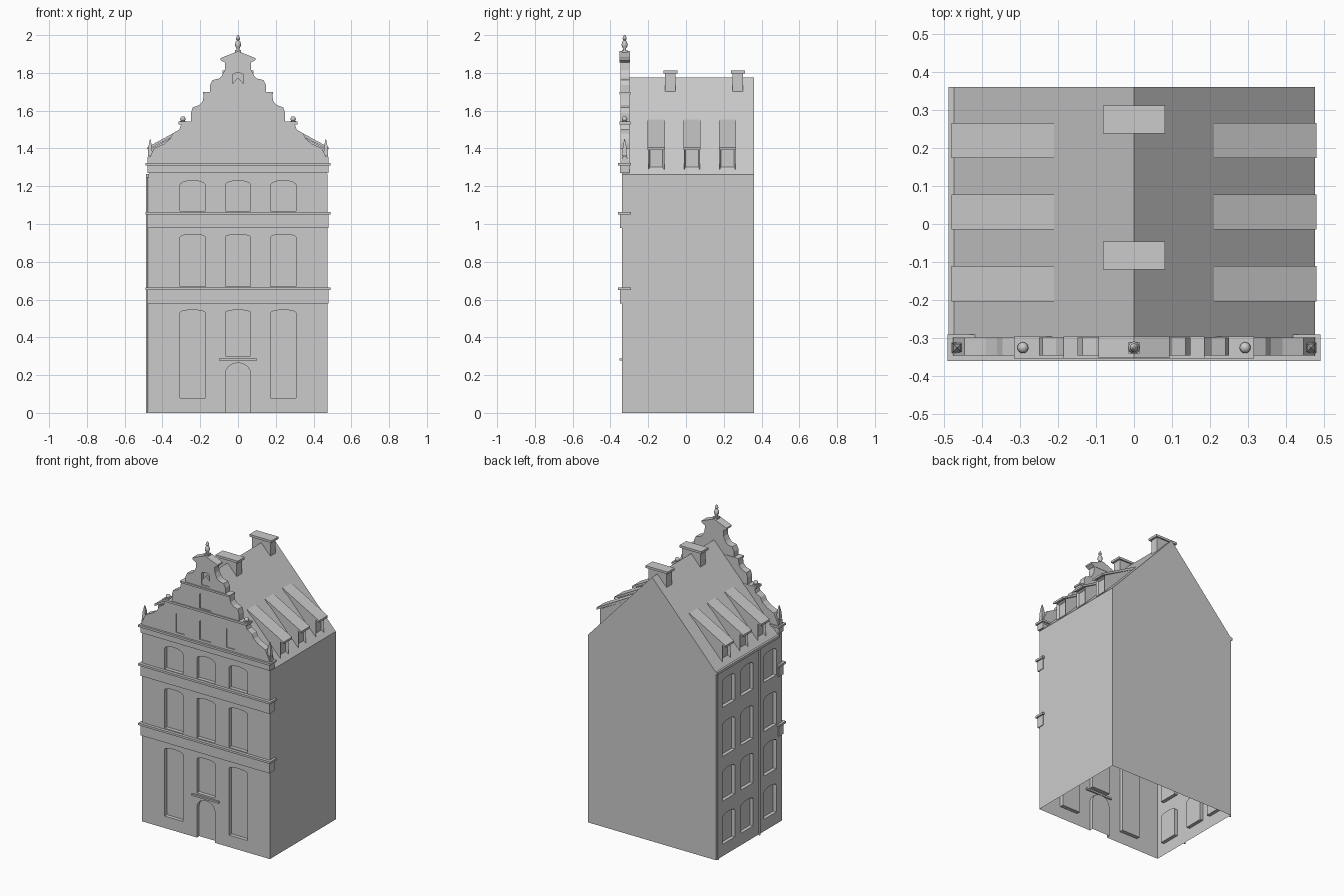
import bpy, bmesh, math

if "Cube" in bpy.data.objects:
    bpy.data.objects.remove(bpy.data.objects["Cube"])


def finish(bm, name):
    bmesh.ops.recalc_face_normals(bm, faces=bm.faces)
    me = bpy.data.meshes.new(name)
    bm.to_mesh(me)
    bm.free()
    ob = bpy.data.objects.new(name, me)
    bpy.context.collection.objects.link(ob)
    return ob


def add_prism(bm, pts, a, b, axis='y'):
    """Extrude a 2D profile (u, z) between a and b along an axis."""
    def at(u, v, t):
        return (u, t, v) if axis == 'y' else (t, u, v)
    r0 = [bm.verts.new(at(u, v, a)) for u, v in pts]
    r1 = [bm.verts.new(at(u, v, b)) for u, v in pts]
    n = len(pts)
    bm.faces.new(r0)
    bm.faces.new(r1[::-1])
    for i in range(n):
        j = (i + 1) % n
        bm.faces.new((r0[i], r1[i], r1[j], r0[j]))


def prism(name, pts, a, b, axis='y'):
    bm = bmesh.new()
    add_prism(bm, pts, a, b, axis)
    return finish(bm, name)


def box(name, x0, x1, y0, y1, z0, z1):
    return prism(name, [(x0, z0), (x1, z0), (x1, z1), (x0, z1)], y0, y1)


def arch(c, w, z0, z1, rise):
    """Window outline with an arched head."""
    pts = [(c - w / 2, z0), (c + w / 2, z0)]
    for i in range(9):
        a = math.pi * i / 8
        pts.append((c + w / 2 * math.cos(a), z1 - rise + rise * math.sin(a)))
    return pts


def cut(ob, openings):
    """Recess a list of (outline, a, b, axis) out of an object."""
    bm = bmesh.new()
    for o in openings:
        add_prism(bm, *o)
    cutter = finish(bm, "cutter")
    cutter.hide_render = True
    m = ob.modifiers.new("cut", 'BOOLEAN')
    m.object = cutter
    m.solver = 'EXACT'
    dg = bpy.context.evaluated_depsgraph_get()
    me = bpy.data.meshes.new_from_object(ob.evaluated_get(dg))
    ob.modifiers.clear()
    ob.data = me
    bpy.data.objects.remove(cutter)


def lathe(name, prof, x, y, n=16, turn=0.0):
    bm = bmesh.new()
    rings = [[bm.verts.new((x + r * math.cos(turn + 2 * math.pi * i / n),
                            y + r * math.sin(turn + 2 * math.pi * i / n), z))
              for i in range(n)] for r, z in prof]
    for r0, r1 in zip(rings, rings[1:]):
        for i in range(n):
            j = (i + 1) % n
            bm.faces.new((r0[i], r0[j], r1[j], r1[i]))
    bm.faces.new(rings[0][::-1])
    bm.faces.new(rings[-1])
    return finish(bm, name)


# House body with pitched roof, recessed windows, open underneath
body = prism("house_body", [(-.475, 0), (.475, 0), (.475, 1.262), (0, 1.775), (-.475, 1.262)],
             -.34, .36)
F = (-.40, -.315)
front = [(arch(0, .135, -.02, .265, .06), *F, 'y'), (arch(0, .135, .30, .545, .015), *F, 'y')]
for x in (-.24, .24):
    front.append((arch(x, .135, .08, .545, .015), *F, 'y'))
for x in (-.24, 0, .24):
    front.append((arch(x, .135, .67, .945, .015), *F, 'y'))
    front.append((arch(x, .135, 1.068, 1.23, .025), *F, 'y'))
side = [(arch(y, .13, z0, z1, .02), -.53, -.452, 'x') for y in (.225, .03, -.215)
        for z0, z1 in ((.08, .28), (.37, .58), (.67, .90), (1.0, 1.19))]
cut(body, front + side)
bm = bmesh.new()
bm.from_mesh(body.data)
bmesh.ops.delete(bm, geom=[f for f in bm.faces if all(abs(v.co.z) < 1e-4 for v in f.verts)],
                 context='FACES')
bm.to_mesh(body.data)
bm.free()

# Storey bands with projecting ledges
for i, (z0, z1) in enumerate(((.58, .66), (.98, 1.06), (1.27, 1.32))):
    box(f"storey_band_{i}", -.48, .48, -.35, -.30, z0, z1 - .01)
    box(f"storey_ledge_{i}", -.49, .49, -.36, -.29, z1 - .01, z1 + .004)

# Door canopy
box("door_canopy", -.10, .10, -.352, -.33, .277, .289)

# Scrolled gable wall
half = [(.475, 1.30), (.475, 1.335), (.445, 1.40), (.39, 1.425), (.36, 1.45), (.345, 1.48),
        (.31, 1.50), (.30, 1.53), (.25, 1.53), (.25, 1.585), (.24, 1.617), (.205, 1.63),
        (.187, 1.65), (.18, 1.69), (.148, 1.69), (.148, 1.735), (.135, 1.762), (.10, 1.77),
        (.085, 1.785), (.07, 1.815), (.068, 1.865)]
gable = prism("gable_wall", half + [(-x, z) for x, z in reversed(half)], -.346, -.298)
G = (-.40, -.325)
cut(gable, [(arch(x, w, 1.34, 1.475, .012), *G, 'y') for x, w in ((-.187, .064), (0, .085), (.187, .064))]
    + [(arch(0, .085, 1.55, 1.655, .012), *G, 'y'), (arch(0, .06, 1.71, 1.80, .015), *G, 'y')])
box("gable_ledge_low", -.315, .315, -.353, -.295, 1.528, 1.542)
box("gable_ledge_high", -.185, .185, -.353, -.295, 1.686, 1.698)
prism("gable_pediment", [(-.07, 1.855), (.07, 1.855), (.093, 1.868), (.093, 1.878), (0, 1.915),
                         (-.093, 1.878), (-.093, 1.868)], -.352, -.296)

# Finials
Y = -.325
rounded = [lathe("top_finial", [(.008, 1.92), (.007, 1.928), (.014, 1.94), (.016, 1.95), (.012, 1.965),
                                (.006, 1.972), (.011, 1.98), (.009, 1.99), (.003, 2.0)], 0, Y)]
box("top_finial_base", -.015, .015, Y - .015, Y + .015, 1.895, 1.922)
for s in (-1, 1):
    x = s * .465
    box("obelisk_base", x - .014, x + .014, Y - .014, Y + .014, 1.32, 1.355)
    lathe("obelisk", [(.011, 1.355), (.018, 1.365), (.013, 1.41), (.002, 1.45)], x, Y, 4, math.pi / 4)
    x = s * .292
    box("ball_base", x - .015, x + .015, Y - .015, Y + .015, 1.535, 1.545)
    rounded.append(lathe("ball", [(.014 * math.sin(a) + .0005, 1.556 - .014 * math.cos(a))
                                  for a in (i * math.pi / 8 for i in range(9))], x, Y))

# Dormers on both roof slopes
for s in (-1, 1):
    for y in (-.157, .032, .22):
        bm = bmesh.new()
        add_prism(bm, [(s * .22, 1.53), (s * .455, 1.402), (s * .455, 1.287)], y - .042, y + .042)
        bmesh.ops.recalc_face_normals(bm, faces=bm.faces)
        face = [f for f in bm.faces if f.normal.x * s > .95]
        bmesh.ops.inset_region(bm, faces=face, thickness=.012, depth=-.015)
        finish(bm, "dormer")
        prism("dormer_roof", [(s * .21, 1.553), (s * .48, 1.406), (s * .48, 1.392), (s * .21, 1.535)],
              y - .046, y + .046)

# Chimneys on the ridge
for y in (-.083, .275):
    box("chimney", -.068, .068, y - .028, y + .028, 1.69, 1.80)
    box("chimney_cap", -.082, .082, y - .037, y + .037, 1.797, 1.812)

# Gutter and downpipes on the left side
box("gutter", -.487, -.472, -.30, .36, 1.247, 1.264)
for y in (-.09, .346):
    rounded.append(lathe("downpipe", [(.006, 0), (.006, 1.25)], -.482, y, 10))

# Smooth the turned parts
for ob in bpy.context.scene.objects:
    ob.select_set(ob in rounded)
bpy.context.view_layer.objects.active = rounded[0]
bpy.ops.object.shade_smooth_by_angle(angle=math.radians(40))
